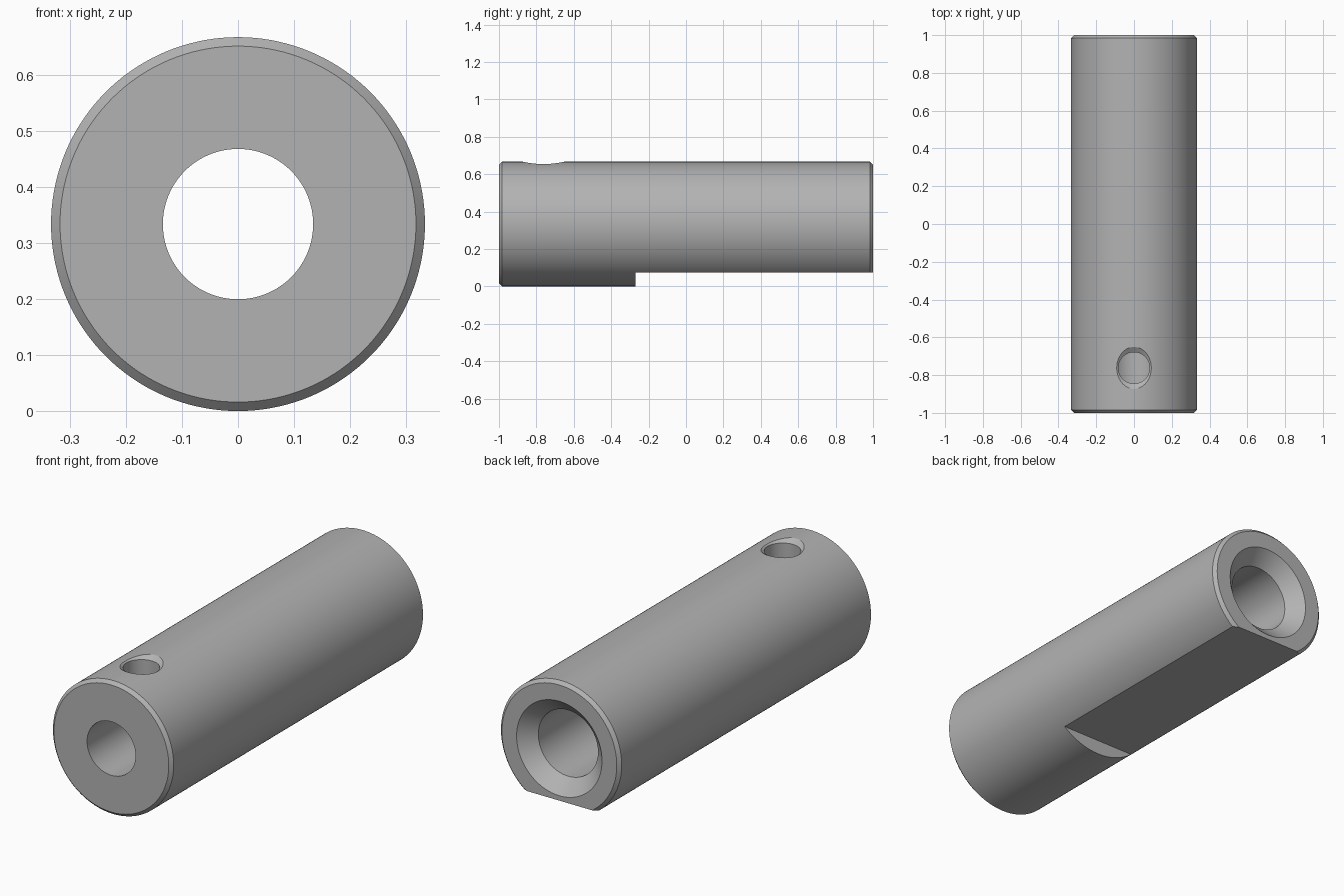
import bpy, bmesh
from math import cos, sin, pi, radians
from mathutils import Matrix, Vector

if "Cube" in bpy.data.objects:
    bpy.data.objects.remove(bpy.data.objects["Cube"])

R = 1 / 3          # outer radius, also the height of the axis
CHAMFER = 0.016
BORE, WIDE_BORE = 0.134, 0.165
SINK, SINK_DEPTH = 0.236, 0.07
FLAT_Z, FLAT_START = 0.073, -0.27
HOLE_Y, HOLE_R = -0.762, 0.083

steel = bpy.data.materials.new("steel_grey")
steel.use_nodes = True
colour = (0.45, 0.45, 0.45, 1)
steel.diffuse_color = colour
steel.node_tree.nodes["Principled BSDF"].inputs["Base Color"].default_value = colour


def make_object(name, bm, matrix=Matrix()):
    bmesh.ops.recalc_face_normals(bm, faces=bm.faces)
    mesh = bpy.data.meshes.new(name)
    bm.to_mesh(mesh)
    bm.free()
    mesh.transform(matrix)
    mesh.materials.append(steel)
    obj = bpy.data.objects.new(name, mesh)
    bpy.context.collection.objects.link(obj)
    return obj


def lathe(name, profile, segments, matrix, closed):
    """Revolve (radius, height) points about z; open profiles get end caps."""
    bm = bmesh.new()
    rings = [[bm.verts.new((r * cos(2 * pi * i / segments),
                            r * sin(2 * pi * i / segments), h))
              for i in range(segments)] for r, h in profile]
    pairs = list(zip(rings, rings[1:]))
    if closed:
        pairs.append((rings[-1], rings[0]))
    else:
        bm.faces.new(rings[0])
        bm.faces.new(rings[-1])
    for a, b in pairs:
        for i in range(segments):
            j = (i + 1) % segments
            bm.faces.new((a[i], a[j], b[j], b[i]))
    return make_object(name, bm, matrix)


def cut(target, cutter):
    mod = target.modifiers.new(cutter.name, 'BOOLEAN')
    mod.operation = 'DIFFERENCE'
    mod.solver = 'EXACT'
    mod.object = cutter
    bpy.context.view_layer.objects.active = target
    bpy.ops.object.modifier_apply(modifier=mod.name)
    bpy.data.objects.remove(cutter)


# Chamfered sleeve with a stepped bore, countersunk at the back
along_y = Matrix.Translation((0, 0, R)) @ Matrix.Rotation(radians(-90), 4, 'X')
sleeve = lathe("sleeve", [
    (BORE, -1), (R - CHAMFER, -1), (R, CHAMFER - 1),
    (R, 1 - CHAMFER), (R - CHAMFER, 1), (SINK, 1),
    (WIDE_BORE, 1 - SINK_DEPTH), (WIDE_BORE, 0), (BORE, 0),
], 144, along_y, True)

# Flat along the underside, open at the back
bm = bmesh.new()
bmesh.ops.create_cube(bm, size=1)
length = 1.2 - FLAT_START
place = Matrix.Translation((0, FLAT_START + length / 2, FLAT_Z - 0.5))
cut(sleeve, make_object("flat_cutter", bm,
                        place @ Matrix.Diagonal(Vector((1, length, 1, 1)))))

# Countersunk cross hole from the top into the bore
SLOPE = 1.5
rim = 0.111
top = 2 * R
cut(sleeve, lathe("cross_hole_cutter", [
    (HOLE_R, R), (HOLE_R, top - (rim - HOLE_R) / SLOPE),
    (rim + 0.1 * SLOPE, top + 0.1),
], 64, Matrix.Translation((0, HOLE_Y, 0)), False))

# Smooth round walls, crisp machined edges
bpy.ops.object.select_all(action='DESELECT')
sleeve.select_set(True)
bpy.context.view_layer.objects.active = sleeve
bpy.ops.object.shade_smooth_by_angle(angle=radians(14))
